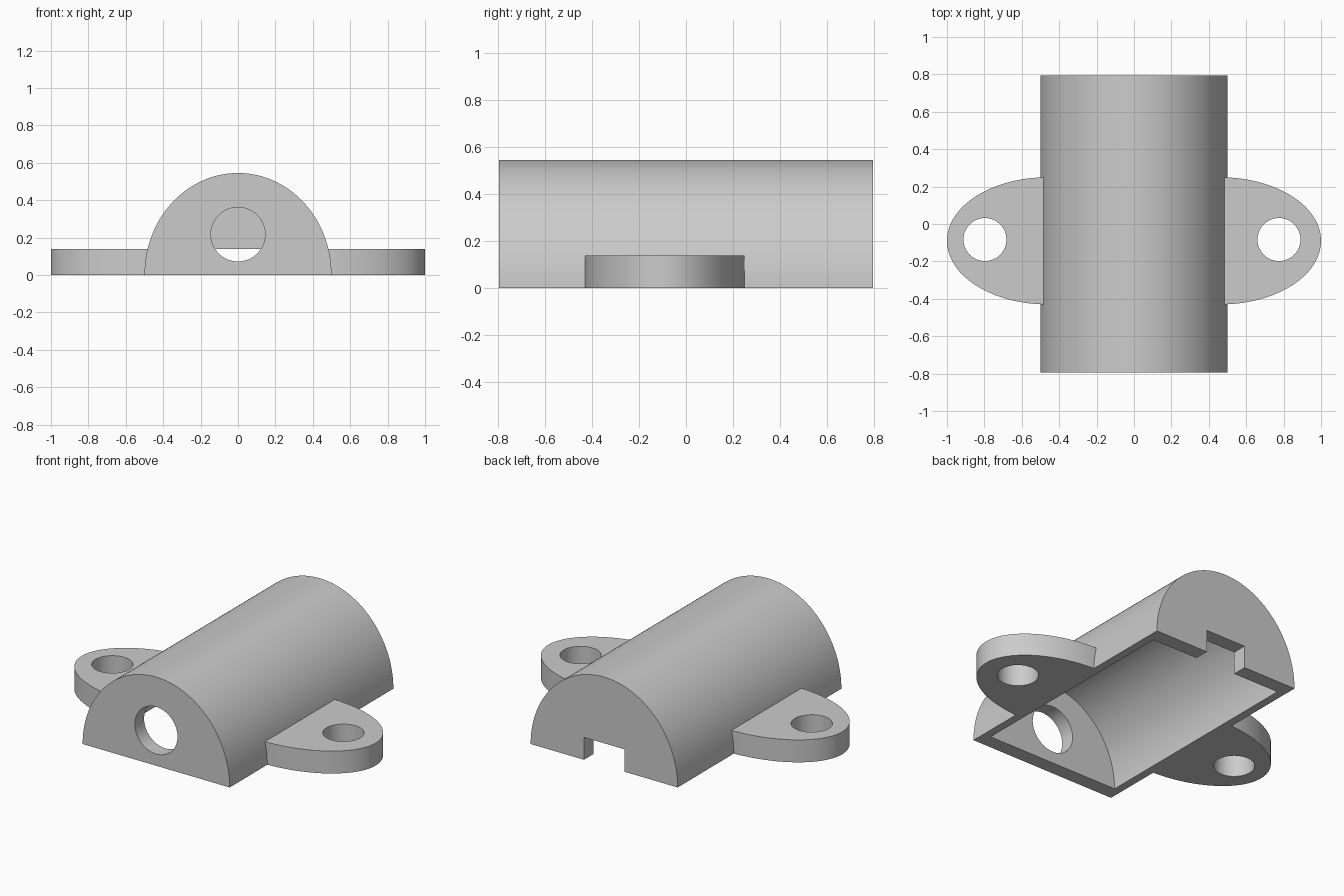
import bpy
import bmesh
from math import sin, cos, pi, radians

if "Cube" in bpy.data.objects:
    bpy.data.objects.remove(bpy.data.objects["Cube"], do_unlink=True)

grey = bpy.data.materials.new("plain grey")
grey.use_nodes = True
colour = (0.6, 0.6, 0.6, 1)
grey.diffuse_color = colour
grey.node_tree.nodes["Principled BSDF"].inputs["Base Color"].default_value = colour


def arc(cx, cy, rx, ry, start, end, n):
    """Points along an elliptical arc, angles in degrees."""
    step = radians(end - start) / n
    return [(cx + rx * cos(radians(start) + step * i),
             cy + ry * sin(radians(start) + step * i)) for i in range(n + 1)]


def circle(cx, cy, r, n=64):
    return arc(cx, cy, r, r, 0, 360, n)[:-1]


def prism(name, profile, low, high, along):
    """Extrude a flat profile along the y or z axis."""
    place = (lambda a, b, h: (a, h, b)) if along == "y" else (lambda a, b, h: (a, b, h))
    bm = bmesh.new()
    base = bm.faces.new([bm.verts.new(place(a, b, low)) for a, b in profile])
    ext = bmesh.ops.extrude_face_region(bm, geom=[base])
    moved = [v for v in ext["geom"] if isinstance(v, bmesh.types.BMVert)]
    bmesh.ops.translate(bm, verts=moved, vec=place(0, 0, high - low))
    bmesh.ops.recalc_face_normals(bm, faces=bm.faces)
    mesh = bpy.data.meshes.new(name)
    bm.to_mesh(mesh)
    bm.free()
    mesh.materials.append(grey)
    obj = bpy.data.objects.new(name, mesh)
    bpy.context.collection.objects.link(obj)
    return obj


def combine(target, tool, operation):
    """Apply a boolean and remove the tool."""
    tool.hide_render = True
    mod = target.modifiers.new(operation, "BOOLEAN")
    mod.operation, mod.object, mod.solver = operation, tool, "EXACT"
    bpy.context.view_layer.objects.active = target
    bpy.ops.object.modifier_apply(modifier=mod.name)
    bpy.data.objects.remove(tool, do_unlink=True)


# Arched body
half_length, tab_height, tab_y = 0.795, 0.138, -0.09
housing = prism("housing", arc(0, 0, 0.5, 0.545, 0, 180, 96),
                -half_length, half_length, "y")

# Rounded mounting tabs on both sides
for side, hole_x in ((1, 0.775), (-1, 0.797)):
    outline = arc(0.46, tab_y, 0.54, 0.34, -90, 90, 64)
    outline += [(0.3, tab_y + 0.34), (0.3, tab_y - 0.34)]
    tab = prism("mounting_tab", [(side * x, y) for x, y in outline], 0, tab_height, "z")
    hole = prism("screw_hole", circle(side * hole_x, -0.083, 0.115), -0.1, 0.3, "z")
    combine(tab, hole, "DIFFERENCE")
    combine(housing, tab, "UNION")

# Hollow underside, open at the bottom
cavity_profile = arc(0, 0, 0.45, 0.495, 0, 180, 96) + [(-0.45, -0.1), (0.45, -0.1)]
wall = 0.09
combine(housing, prism("cavity", cavity_profile, wall - half_length,
                       half_length - wall, "y"), "DIFFERENCE")

# Round hole in the front wall
combine(housing, prism("front_hole", circle(0, 0.217, 0.145), -1, -0.6, "y"), "DIFFERENCE")

# Cable notch in the back wall
notch = [(-0.137, -0.1), (0.137, -0.1), (0.137, tab_height), (-0.137, tab_height)]
combine(housing, prism("back_notch", notch, 0.6, 1, "y"), "DIFFERENCE")

# Smooth curves with crisp edges
bpy.ops.object.select_all(action="DESELECT")
housing.select_set(True)
bpy.context.view_layer.objects.active = housing
bpy.ops.object.shade_smooth_by_angle(angle=radians(30))
